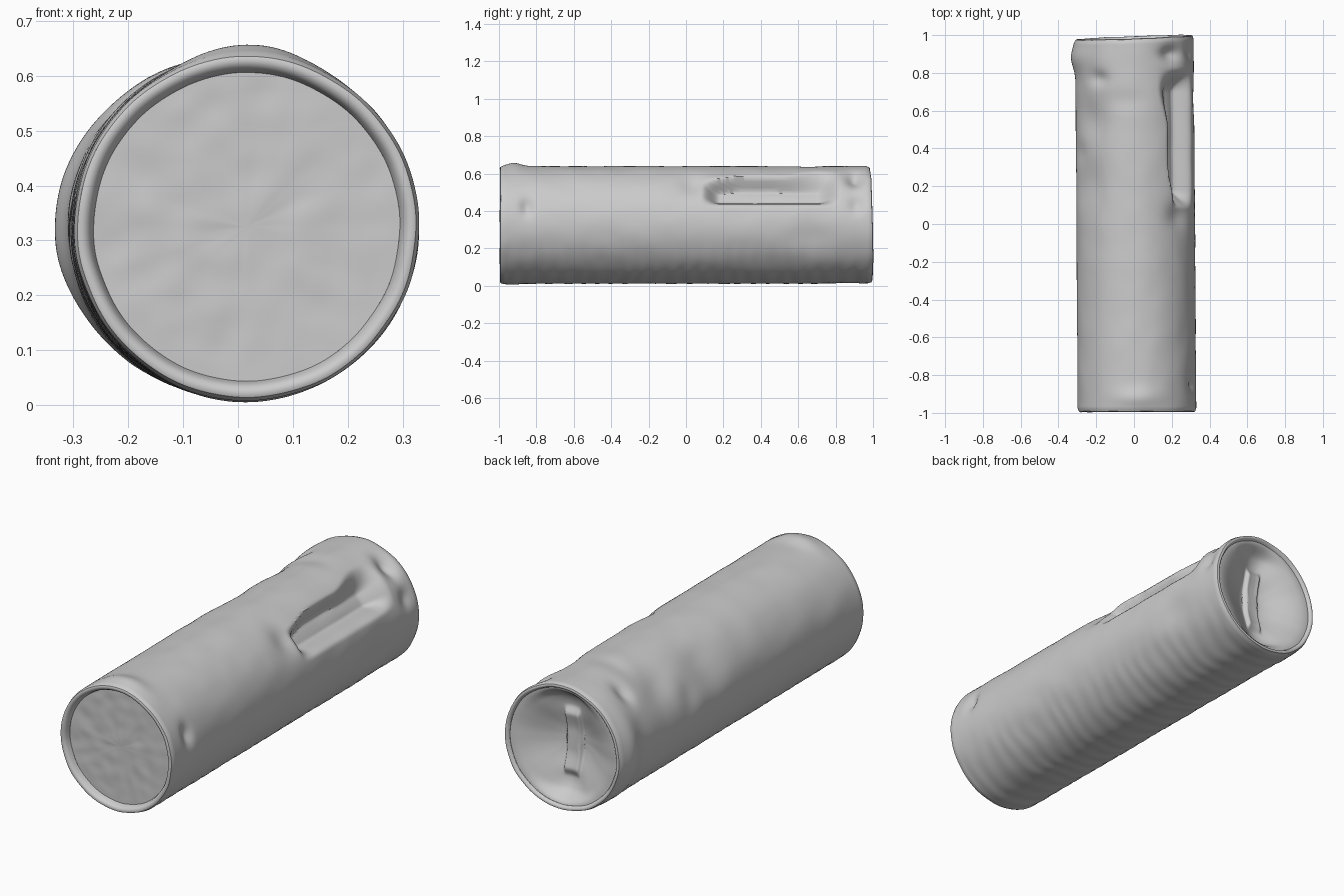
import bpy, bmesh, math
from mathutils import Vector, noise

if "Cube" in bpy.data.objects:
    bpy.data.objects.remove(bpy.data.objects["Cube"])

SIDES, RINGS = 180, 220
RADIUS, CENTRE_Z = 0.314, 0.325

steel = bpy.data.materials.new("plain grey")
steel.diffuse_color = (0.6, 0.6, 0.6, 1)
steel.use_nodes = True
steel.node_tree.nodes["Principled BSDF"].inputs["Base Color"].default_value = steel.diffuse_color


def smooth(a, b, v):
    t = min(1, max(0, (v - a) / (b - a)))
    return t * t * (3 - 2 * t)


def plateau(v, a, b, soft_a, soft_b):
    return smooth(a, a + soft_a, v) * (1 - smooth(b - soft_b, b, v))


# Soft dents (negative) and bulges: angle, y, angular width, length, height
DENTS = [
    (18, -0.85, 9, 0.035, -0.022), (90, -0.92, 22, 0.05, 0.018),
    (178, 0.88, 42, 0.07, 0.022), (128, 0.77, 11, 0.04, -0.018),
    (138, 0.55, 22, 0.12, -0.024), (142, 0.22, 22, 0.14, -0.018),
    (160, 0.38, 14, 0.06, -0.010), (45, 0.04, 14, 0.07, -0.022),
    (52, 0.90, 12, 0.04, -0.032), (20, 0.91, 9, 0.04, -0.018),
    (-12, 0.68, 14, 0.12, -0.012), (-90, 0.88, 30, 0.10, -0.004),
    (-90, -0.93, 25, 0.06, 0.005), (100, 0.65, 20, 0.05, -0.006),
]


def centre_x(y):
    return 0.009 - 0.007 * y


def body_radius(a, y):
    deg = (math.degrees(a) + 180) % 360 - 180
    r = RADIUS
    for d_ang, d_y, w, l, h in DENTS:
        da = (deg - d_ang + 180) % 360 - 180
        r += h * math.exp(-(da / w) ** 2 - ((y - d_y) / l) ** 2)
    # Long crushed groove with a crisp lower lip and a wavy upper lip
    upper = 49 + 6 * smooth(0.12, 0.3, y) + 10 * smooth(0.5, 0.72, y)
    wall = 8 + 14 * smooth(0.45, 0.75, y)
    along = plateau(y, 0.08, 0.83, 0.10, 0.13)
    r -= 0.088 * along * plateau(deg, 18, upper + 2, 14, wall)
    # Faint crumpling and hoop wrinkles underneath
    p = Vector((math.cos(a) * 3, y * 7, math.sin(a) * 3))
    r += 0.0025 * noise.noise(p)
    under = smooth(0.1, 0.8, -math.sin(a))
    r += 0.0009 * under * math.sin(y * 75 + 3 * noise.noise(p * 0.6))
    return r


def end_y(a, side):
    wobble = 0.003 * noise.noise(Vector((math.cos(a) * 3, side, math.sin(a) * 3)))
    if side < 0:
        return -0.992 + wobble
    return 0.985 + 0.011 * math.cos(a) - 0.006 * math.sin(a) + wobble


def lofted(name, rows, angle, cap=None):
    """Skin closed loops of points; optionally fan the last loop to a point."""
    bm = bmesh.new()
    loops = [[bm.verts.new(p) for p in row] for row in rows]
    for l0, l1 in zip(loops, loops[1:]):
        for i in range(SIDES):
            j = (i + 1) % SIDES
            bm.faces.new((l0[i], l0[j], l1[j], l1[i]))
    if cap is not None:
        c = bm.verts.new(cap)
        last = loops[-1]
        for i in range(SIDES):
            bm.faces.new((last[i], last[(i + 1) % SIDES], c))
    bm.normal_update()
    me = bpy.data.meshes.new(name)
    bm.to_mesh(me)
    bm.free()
    me.materials.append(steel)
    ob = bpy.data.objects.new(name, me)
    bpy.context.collection.objects.link(ob)
    bpy.context.view_layer.objects.active = ob
    ob.select_set(True)
    bpy.ops.object.shade_smooth_by_angle(angle=math.radians(angle))
    ob.select_set(False)
    return ob


ANGLES = [2 * math.pi * i / SIDES for i in range(SIDES)]


def point(a, r, y, y_centre):
    return (centre_x(y_centre) + r * math.cos(a), y, CENTRE_Z + r * math.sin(a))


# Dented tube wall, running front to back
rows = []
for k in range(RINGS + 1):
    t = k / RINGS
    row = []
    for a in ANGLES:
        y = end_y(a, -1) * (1 - t) + end_y(a, 1) * t
        edge = min(t, 1 - t) * 2
        r = body_radius(a, y) - 0.006 * (1 - smooth(0, 0.018, edge))
        row.append(point(a, r, y, y))
    rows.append(row)
lofted("can_body", rows[::-1], 50)

# Front rim and shallow recessed lid
rows = []
for scale, inset in ((1, 0), (0.98, -0.003), (0.945, 0.0), (0.92, 0.012),
                     (0.905, 0.032)):
    rows.append([point(a, (body_radius(a, -0.99) - 0.006) * scale,
                       end_y(a, -1) + inset, end_y(a, -1)) for a in ANGLES])
lofted("front_rim", rows[::-1], 60)

rows = []
for k in range(24):
    s = 0.905 * (1 - k / 24)
    row = []
    for a in ANGLES:
        r = (body_radius(a, -0.99) - 0.006) * s
        n = noise.noise(Vector((r * math.cos(a) * 16, 4, r * math.sin(a) * 16)))
        y = end_y(a, -1) + 0.032
        y = y * s + -0.96 * (1 - s) + 0.003 * n * smooth(0.9, 0.8, s)
        row.append(point(a, r, y, -0.99))
    rows.append(row)
lofted("front_lid", rows[::1], 40, (centre_x(-0.99), -0.96, CENTRE_Z))

# Back rim and crushed bowl with an upright flat strip in its middle
rows = []
for scale, inset in ((1, 0), (0.98, 0.003), (0.955, 0.0), (0.935, -0.012)):
    rows.append([point(a, (body_radius(a, end_y(a, 1)) - 0.006) * scale,
                       end_y(a, 1) + inset, end_y(a, 1)) for a in ANGLES])
lofted("back_rim", rows, 60)


def bowl_depth(x, z, s):
    hollow = 0.075 * (1 - smooth(0.15, 0.935, s))
    valley = 0.03 * math.exp(-(x / 0.13) ** 2) * (1 - smooth(0.75, 0.935, s))
    strip = -0.022 * plateau(x, -0.05, 0.05, 0.02, 0.02)
    strip *= plateau(z, -0.18, 0.18, 0.05, 0.05)
    ends = sum(math.exp(-((z - e) / 0.06) ** 2 - (x / 0.1) ** 2)
               for e in (-0.21, 0.21))
    return hollow + valley + strip + 0.025 * ends * (1 - smooth(0.8, 0.935, s))


rows = []
for k in range(40):
    s = 0.935 * (1 - k / 40)
    row = []
    for a in ANGLES:
        r = (body_radius(a, end_y(a, 1)) - 0.006) * s
        y = (end_y(a, 1) - 0.012) * s + 0.973 * (1 - s)
        y -= bowl_depth(r * math.cos(a), r * math.sin(a), s)
        row.append(point(a, r, y, end_y(a, 1)))
    rows.append(row)
lofted("back_lid", rows, 45,
       (centre_x(0.985), 0.973 - bowl_depth(0, 0, 0), CENTRE_Z))

# Face the front lid and rim outward
for name, out in (("front_rim", -1), ("front_lid", -1),
                  ("back_rim", 1), ("back_lid", 1)):
    me = bpy.data.objects[name].data
    if sum(p.normal.y * p.area for p in me.polygons) * out < 0:
        me.flip_normals()
body = bpy.data.objects["can_body"].data
if sum(p.normal.x * p.center.x for p in body.polygons) < 0:
    body.flip_normals()
